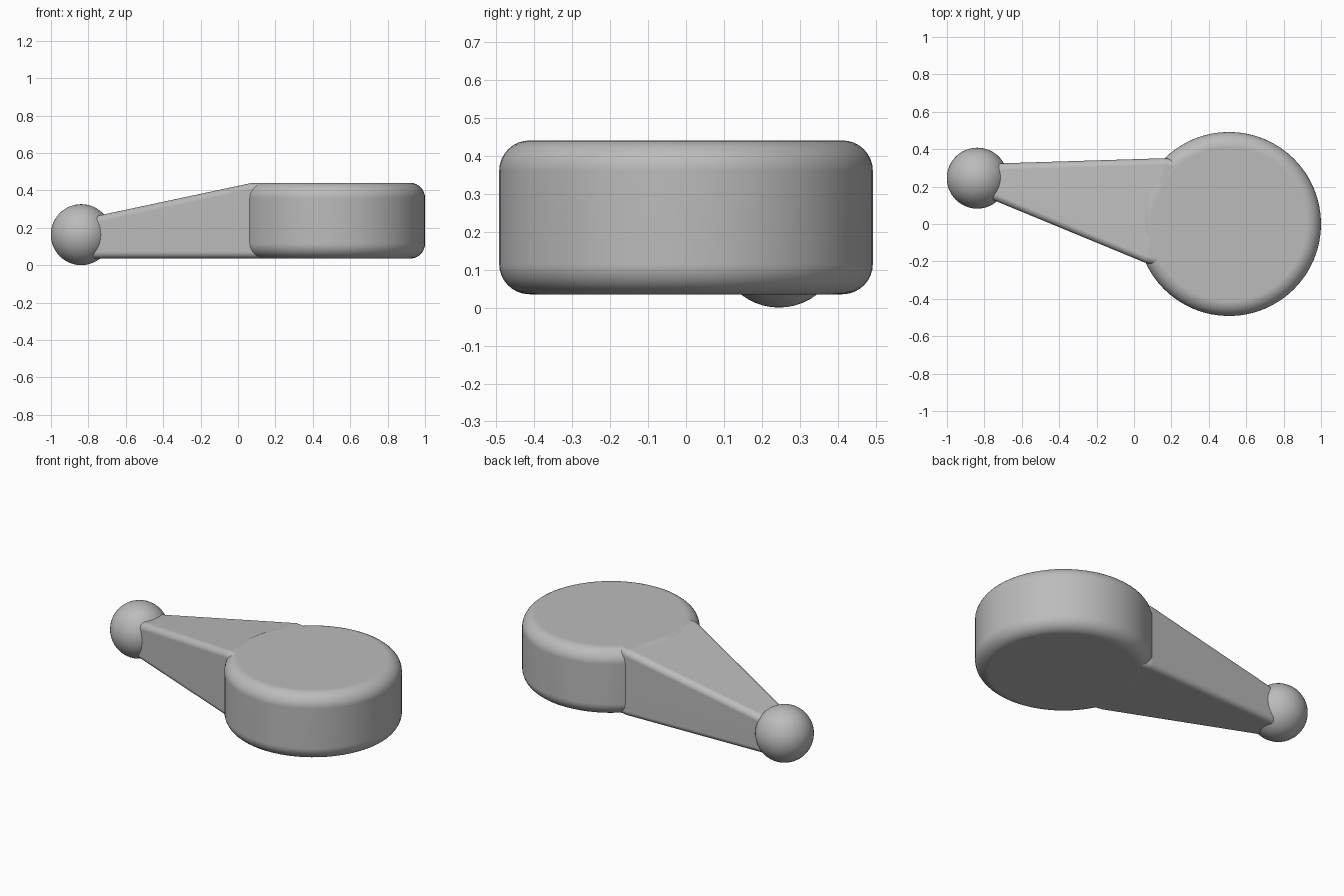
import bpy, bmesh, math
from mathutils import Vector, Matrix

if "Cube" in bpy.data.objects:
    bpy.data.objects.remove(bpy.data.objects["Cube"], do_unlink=True)

BOTTOM, TOP = 0.035, 0.44
DISC = Vector((0.508, 0.0, (BOTTOM + TOP) / 2))
BALL = Vector((-0.838, 0.245, 0.163))

grey = bpy.data.materials.new("plain grey")
grey.use_nodes = True
grey.diffuse_color = (0.5, 0.5, 0.5, 1)
grey.node_tree.nodes["Principled BSDF"].inputs["Base Color"].default_value = (0.5, 0.5, 0.5, 1)


def make_part(name, bm, bevel=0.0, segments=6):
    """Turn a bmesh into a smooth shaded object with rounded edges."""
    bmesh.ops.recalc_face_normals(bm, faces=bm.faces)
    for face in bm.faces:
        face.smooth = True
    mesh = bpy.data.meshes.new(name)
    bm.to_mesh(mesh)
    bm.free()
    mesh.materials.append(grey)
    obj = bpy.data.objects.new(name, mesh)
    bpy.context.collection.objects.link(obj)
    if bevel:
        rounding = obj.modifiers.new("rounding", "BEVEL")
        rounding.width = bevel
        rounding.segments = segments
        rounding.limit_method = "ANGLE"
        rounding.angle_limit = math.radians(30)
        normals = obj.modifiers.new("normals", "WEIGHTED_NORMAL")
        normals.keep_sharp = True
    return obj


# Round body with filleted rims
bm = bmesh.new()
bmesh.ops.create_cone(bm, cap_ends=True, segments=64, radius1=0.492, radius2=0.492,
                      depth=TOP - BOTTOM, matrix=Matrix.Translation(DISC))
make_part("round_body", bm, 0.08, 8)

# Ball at the narrow end
bm = bmesh.new()
bmesh.ops.create_uvsphere(bm, u_segments=48, v_segments=24, radius=0.163,
                          matrix=Matrix.Translation(BALL))
make_part("end_ball", bm)

# Tapered arm: stations along the axis as (distance, half width, top height)
axis = DISC - BALL
axis.z = 0
axis.normalize()
side = Vector((-axis.y, axis.x, 0))
stations = [(0.0, 0.077, 0.244), (0.97, 0.285, TOP - 0.001), (1.3, 0.285, TOP - 0.001)]
bm = bmesh.new()
rings = []
for dist, half, top in stations:
    base = Vector((BALL.x, BALL.y, 0)) + axis * dist
    corners = [(-half, BOTTOM + 0.001), (half, BOTTOM + 0.001), (half, top), (-half, top)]
    rings.append([bm.verts.new(base + side * t + Vector((0, 0, z))) for t, z in corners])
for a, b in zip(rings, rings[1:]):
    for i in range(4):
        j = (i + 1) % 4
        bm.faces.new((a[i], a[j], b[j], b[i]))
bm.faces.new(rings[0])
bm.faces.new(rings[-1])
# Keep the crease where the slope meets the level top crisp
for i in range(4):
    bm.edges.get((rings[1][i], rings[1][(i + 1) % 4])).smooth = False
make_part("tapered_arm", bm, 0.035, 6)
